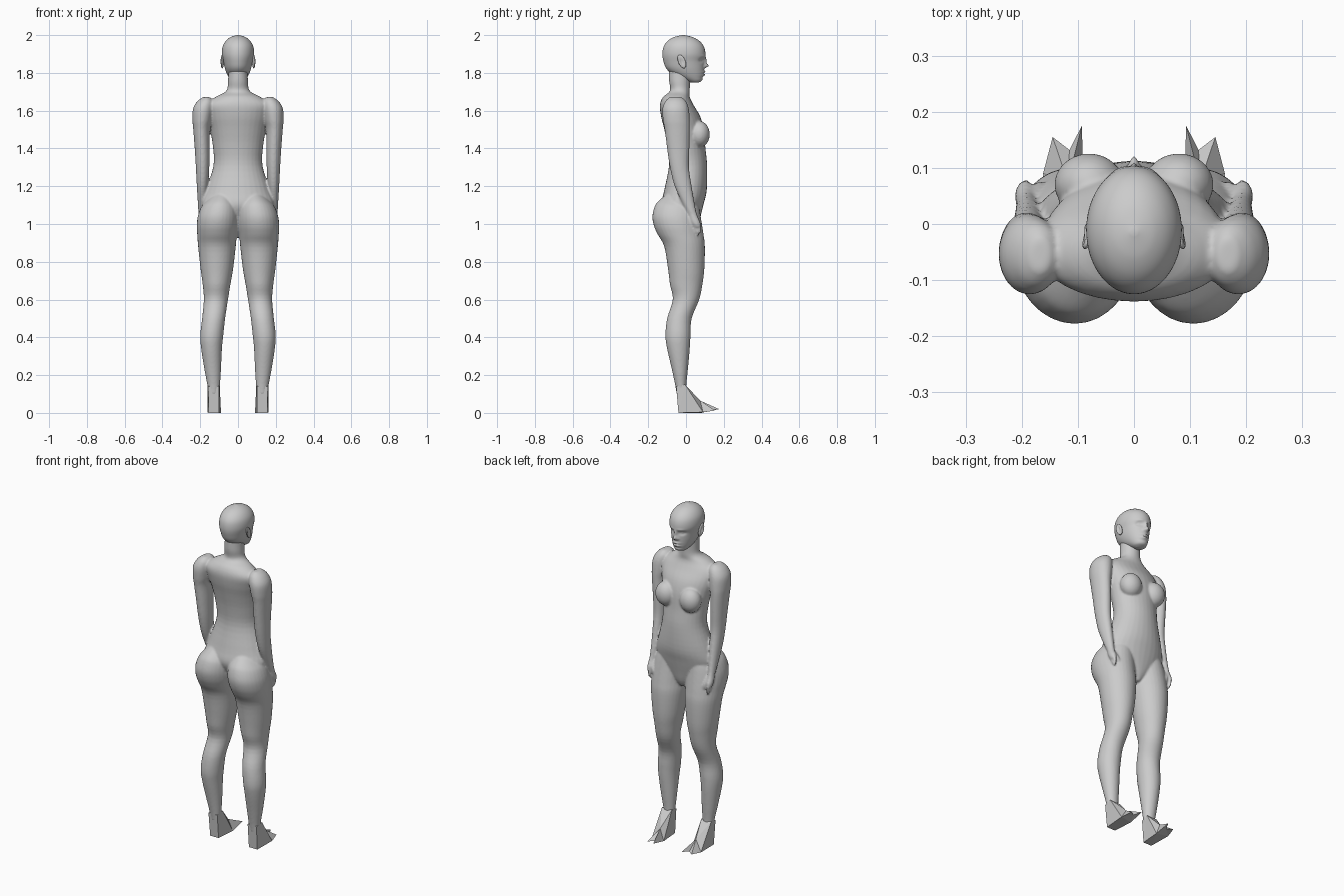
import bpy, bmesh, math

grey = bpy.data.materials.new("plain grey")
grey.diffuse_color = (0.6, 0.6, 0.6, 1)


def smooth_rows(rows, steps):
    """Catmull-Rom interpolation between the key cross-sections."""
    out = []
    for i in range(len(rows) - 1):
        a, b, c, d = (rows[max(0, min(len(rows) - 1, i + k))] for k in (-1, 0, 1, 2))
        for s in range(steps):
            t = s / steps
            out.append([0.5 * (2 * q + (r - p) * t + (2 * p - 5 * q + 4 * r - w) * t * t
                               + (3 * q - p - 3 * r + w) * t ** 3)
                        for p, q, r, w in zip(a, b, c, d)])
    return out + [list(rows[-1])]


def loft(bm, rows, side=1, segs=32, steps=4):
    """Skin oval sections given as z, x0, x1, y0, y1."""
    rings = []
    for z, x0, x1, y0, y1 in smooth_rows(rows, steps):
        ring = []
        for k in range(segs):
            a = 2 * math.pi * k / segs
            x = (x0 + x1) / 2 + (x1 - x0) / 2 * math.cos(a)
            y = (y0 + y1) / 2 + (y1 - y0) / 2 * math.sin(a)
            ring.append(bm.verts.new((side * x, y, z)))
        rings.append(ring)
    faces = [bm.faces.new(rings[0]), bm.faces.new(rings[-1])]
    for r, q in zip(rings, rings[1:]):
        for k in range(segs):
            n = (k + 1) % segs
            faces.append(bm.faces.new((r[k], r[n], q[n], q[k])))
    bmesh.ops.recalc_face_normals(bm, faces=faces)


def ball(bm, pos, size):
    vs = bmesh.ops.create_uvsphere(bm, u_segments=24, v_segments=16, radius=1)["verts"]
    bmesh.ops.scale(bm, vec=size, verts=vs)
    bmesh.ops.translate(bm, vec=pos, verts=vs)


def finish(name, bm, smooth=True):
    me = bpy.data.meshes.new(name)
    bm.to_mesh(me)
    bm.free()
    me.materials.append(grey)
    ob = bpy.data.objects.new(name, me)
    bpy.context.collection.objects.link(ob)
    for p in me.polygons:
        p.use_smooth = smooth
    return ob


# Torso and neck: z, half width, back, front
torso = [(.93, .02, -.03, .04), (.97, .08, -.07, .06), (1.03, .15, -.1, .075),
         (1.1, .19, -.13, .092), (1.18, .168, -.115, .11), (1.31, .13, -.09, .112),
         (1.41, .133, -.097, .102), (1.5, .148, -.115, .095), (1.57, .165, -.132, .075),
         (1.63, .17, -.138, .04), (1.672, .12, -.122, .02), (1.705, .062, -.085, .02),
         (1.76, .053, -.09, .022), (1.82, .05, -.09, .03)]
# Limbs: z, inner x, outer x, back, front
leg = [(1.16, .04, .13, -.1, .03), (1.12, .02, .17, -.148, .06), (1.09, .003, .195, -.167, .07),
       (1.04, -.002, .213, -.178, .078), (.99, 0, .218, -.17, .086), (.945, .006, .216, -.15, .093),
       (.88, .012, .211, -.115, .1), (.76, .026, .198, -.095, .097), (.68, .04, .187, -.085, .087),
       (.6, .053, .181, -.07, .07), (.5, .068, .19, -.1, .03), (.41, .078, .2, -.109, .024),
       (.34, .085, .195, -.1, .02), (.23, .09, .178, -.075, .01), (.15, .095, .163, -.058, .002),
       (.1, .1, .157, -.05, .002)]
arm = [(1.672, .15, .185, -.085, -.025), (1.65, .13, .215, -.11, 0), (1.61, .13, .238, -.125, .015),
       (1.55, .14, .241, -.122, .02), (1.5, .15, .237, -.113, .02), (1.4, .15, .229, -.1, .018),
       (1.3, .152, .223, -.085, .016), (1.2, .158, .218, -.06, .03), (1.1, .168, .212, -.015, .047),
       (1.05, .175, .21, .012, .058), (1.01, .176, .212, .025, .075), (.985, .18, .208, .04, .078)]

body = bmesh.new()
loft(body, [(z, -w, w, b, f) for z, w, b, f in torso])
for s in (-1, 1):
    loft(body, leg, s)
    loft(body, arm, s)
    # breast
    ball(body, (s * .08, .07, 1.475), (.062, .056, .07))
    # fingers and thumb
    for y, tip in ((.046, .955), (.058, .942), (.07, .95)):
        loft(body, [(1.01, .186, .202, y - .01, y + .008), (tip + .02, .185, .2, y - .005, y + .009),
                    (tip, .186, .194, y + .003, y + .009)], s, 12)
    loft(body, [(1.04, .172, .19, .035, .055), (1.0, .163, .178, .055, .075),
                (.975, .163, .172, .066, .076)], s, 12)
ob = finish("body", body)
mod = ob.modifiers.new("merge", 'REMESH')
mod.mode = 'VOXEL'
mod.voxel_size = .006
mod.use_smooth_shade = True
mod = ob.modifiers.new("soften", 'SMOOTH')
mod.factor, mod.iterations = .5, 4

# Head: z, half width, back, front
head = [(1.748, .018, .025, .06), (1.758, .036, 0, .083), (1.785, .054, -.06, .093),
        (1.82, .068, -.102, .096), (1.86, .077, -.119, .097), (1.9, .085, -.125, .103),
        (1.94, .081, -.118, .094), (1.97, .064, -.096, .07), (1.99, .038, -.062, .034),
        (2.0, .006, -.02, -.01)]
bm = bmesh.new()
loft(bm, [(z, -w, w, b, f) for z, w, b, f in head], 1, 96, 8)
# Face relief: x, z, width, height, push forward
face = [(0, 1.838, .011, .011, .022), (0, 1.862, .008, .018, .012), (.034, 1.868, .015, .011, -.013),
        (.034, 1.868, .008, .006, .007), (.03, 1.888, .02, .006, .004), (.014, 1.832, .006, .006, .006),
        (0, 1.805, .02, .005, .008), (0, 1.79, .017, .005, .008), (0, 1.797, .02, .002, -.006),
        (0, 1.775, .025, .005, -.004)]
for v in bm.verts:
    if v.co.y > 0:
        x, z = abs(v.co.x), v.co.z
        v.co.y += sum(p * math.exp(-((x - cx) / w) ** 2 - ((z - cz) / h) ** 2)
                      for cx, cz, w, h, p in face)
finish("head", bm)

for s, side in ((-1, "left"), (1, "right")):
    # Ear: tilted flat shell with a hollow
    bm = bmesh.new()
    ball(bm, (0, 0, 0), (.009, .02, .036))
    for v in bm.verts:
        if v.co.x > 0:
            v.co.x -= .008 * math.exp(-(v.co.y / .01) ** 2 - (v.co.z / .02) ** 2)
        v.co.x += .25 * max(0, -v.co.y)
        v.co.y -= .3 * v.co.z
        v.co.x = s * (v.co.x + .083)
        v.co.y -= .022
        v.co.z += 1.86
    bmesh.ops.recalc_face_normals(bm, faces=bm.faces)
    finish(side + "_ear", bm)

    # Foot: faceted wedge with a split toe edge
    bm = bmesh.new()
    top = [(.1, -.052, .14), (.158, -.052, .14), (.162, -.005, .15), (.097, -.005, .15)]
    sole = [(.1, -.04, .008), (.155, -.04, .008), (.162, .09, .012), (.145, .155, .02),
            (.115, .132, .022), (.093, .175, .028), (.09, .08, .008)]
    t = [bm.verts.new((s * x, y, z)) for x, y, z in top]
    b = [bm.verts.new((s * x, y, 0 if i < 2 else z - .008)) for i, (x, y, z) in enumerate(sole)]
    ridge = bm.verts.new((s * .118, .075, .065))
    for f in ((t[0], t[1], b[1], b[0]), (t[1], t[2], b[2], b[1]), (t[2], ridge, b[3], b[2]),
              (ridge, b[4], b[3]), (ridge, b[5], b[4]), (t[2], t[3], ridge),
              (t[3], b[6], b[5], ridge), (t[3], t[0], b[0], b[6]), t[::-1], b):
        bm.faces.new(f)
    bmesh.ops.triangulate(bm, faces=[f for f in bm.faces if len(f.verts) > 3])
    bmesh.ops.recalc_face_normals(bm, faces=bm.faces)
    finish(side + "_foot", bm, False)
